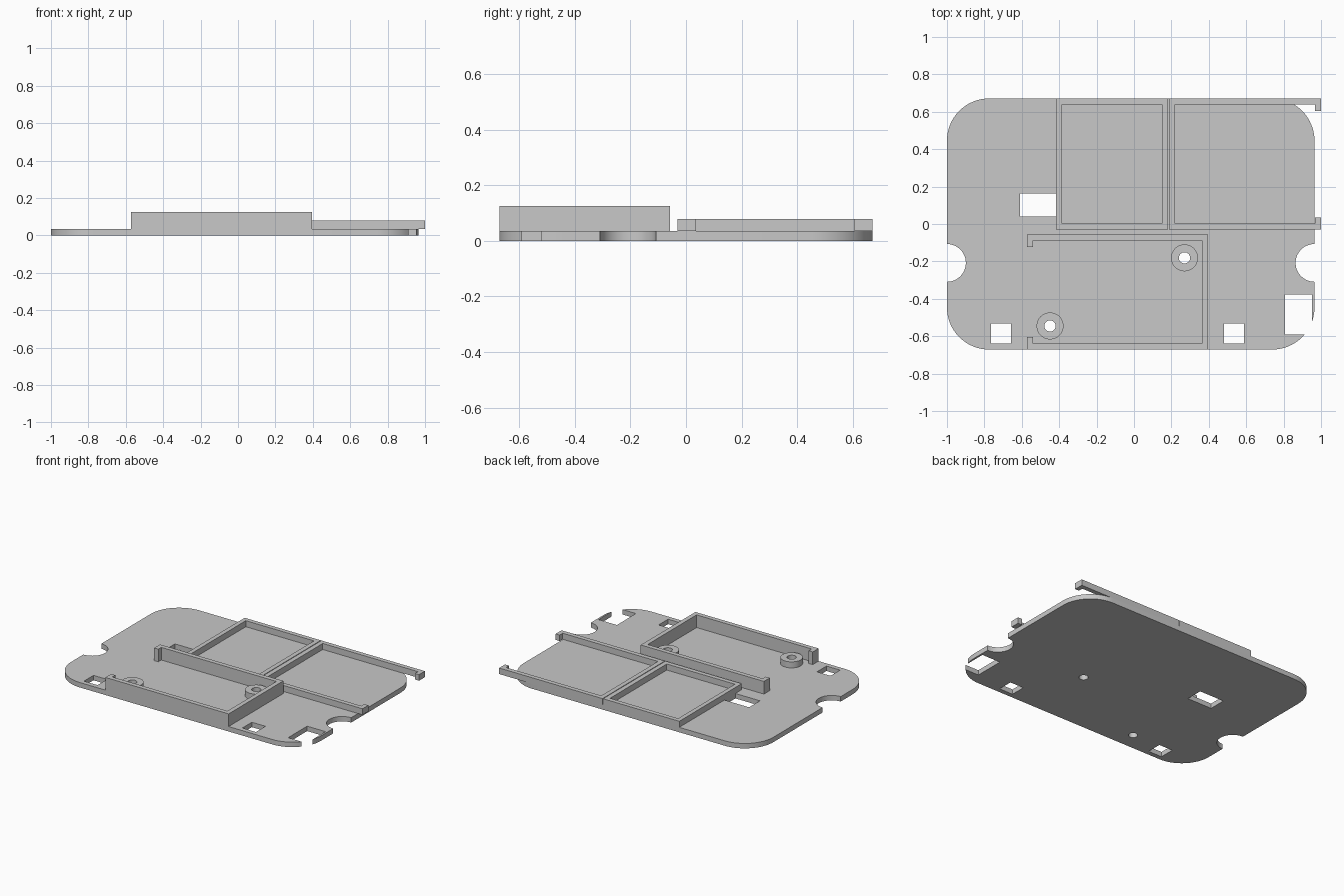
import bpy, bmesh
from math import pi, cos, sin

cube = bpy.data.objects.get("Cube")
if cube:
    bpy.data.objects.remove(cube, do_unlink=True)

grey = bpy.data.materials.new("light_grey")
grey.use_nodes = True
colour = (0.58, 0.58, 0.58, 1)
grey.diffuse_color = colour
grey.node_tree.nodes["Principled BSDF"].inputs["Base Color"].default_value = colour

PLATE, LOW, TALL = 0.035, 0.078, 0.125   # top heights
BACK, FRONT = 0.671, -0.671
LEFT_X, RIGHT_X, CORNER = 0.965, -1.0, 0.225


def rect(x0, y0, x1, y1):
    return [(x0, y0), (x1, y0), (x1, y1), (x0, y1)]


def arc(cx, cy, r, start, sweep, steps):
    angles = [start + sweep * i / steps for i in range(steps + 1)]
    return [(cx + r * cos(a), cy + r * sin(a)) for a in angles]


def circle(cx, cy, r):
    return arc(cx, cy, r, 0, 2 * pi, 48)[:-1]


def prism(name, outlines, z0, z1):
    """Extrude one or more closed outlines from z0 to z1."""
    bm = bmesh.new()
    for pts in outlines:
        face = bm.faces.new([bm.verts.new((x, y, z0)) for x, y in pts])
        ext = bmesh.ops.extrude_face_region(bm, geom=[face], use_keep_orig=True)
        verts = [v for v in ext["geom"] if isinstance(v, bmesh.types.BMVert)]
        bmesh.ops.translate(bm, verts=verts, vec=(0, 0, z1 - z0))
    bmesh.ops.recalc_face_normals(bm, faces=bm.faces)
    mesh = bpy.data.meshes.new(name)
    bm.to_mesh(mesh)
    bm.free()
    mesh.materials.append(grey)
    obj = bpy.data.objects.new(name, mesh)
    bpy.context.collection.objects.link(obj)
    return obj


def activate(obj):
    bpy.ops.object.select_all(action="DESELECT")
    obj.select_set(True)
    bpy.context.view_layer.objects.active = obj


def cut(obj, outlines):
    """Punch the outlines right through the object."""
    cutter = prism("cutter", outlines, -0.1, 0.3)
    cutter.hide_render = True
    mod = obj.modifiers.new("cut", "BOOLEAN")
    mod.operation, mod.solver, mod.object = "DIFFERENCE", "EXACT", cutter
    activate(obj)
    bpy.ops.object.modifier_apply(modifier=mod.name)
    bpy.data.objects.remove(cutter, do_unlink=True)


def smooth(obj):
    activate(obj)
    bpy.ops.object.shade_smooth_by_angle(angle=0.5)


# Base plate with rounded corners
outline = []
for i, (cx, cy) in enumerate([(LEFT_X - CORNER, BACK - CORNER), (RIGHT_X + CORNER, BACK - CORNER),
                              (RIGHT_X + CORNER, FRONT + CORNER), (LEFT_X - CORNER, FRONT + CORNER)]):
    outline += arc(cx, cy, CORNER, i * pi / 2, pi / 2, 16)
plate = prism("base_plate", [outline], 0, PLATE)

# Side notches, windows and screw holes
bosses = [(0.27, -0.181), (-0.449, -0.545)]
screw_holes = [circle(x, y, 0.03) for x, y in bosses]
cut(plate, [
    circle(RIGHT_X, -0.208, 0.101),
    circle(LEFT_X, -0.208, 0.101),
    rect(-0.61, 0.041, -0.417, 0.163),
    rect(-0.765, -0.638, -0.658, -0.531),
    rect(0.481, -0.638, 0.588, -0.531),
    rect(0.807, -0.590, 0.952, -0.376),
] + screw_holes)
smooth(plate)

# Screw bosses
for i, (x, y) in enumerate(bosses):
    boss = prism(f"screw_boss_{i + 1}", [circle(x, y, 0.072)], PLATE, LOW)
    cut(boss, [screw_holes[i]])
    smooth(boss)

# Closed low frame at the back
frame = prism("closed_frame", [rect(-0.417, -0.03, 0.182, BACK)], PLATE, LOW)
cut(frame, [rect(-0.386, 0.002, 0.15, 0.639)])


def open_frame(name, closed, end, y0, y1, top, wall=0.032, lip=0.066):
    """U-shaped wall, closed at one x and ending in inward hooks at the other."""
    d = 1 if end > closed else -1
    inner, hook = closed + d * wall, end - d * wall
    pts = [(closed, y0), (end, y0), (end, y0 + lip), (hook, y0 + lip),
           (hook, y0 + wall), (inner, y0 + wall), (inner, y1 - wall),
           (hook, y1 - wall), (hook, y1 - lip), (end, y1 - lip),
           (end, y1), (closed, y1)]
    return prism(name, [pts], PLATE, top)


# Overhanging low frame and tall front frame
open_frame("open_low_frame", 0.187, 1.0, -0.03, BACK, LOW)
open_frame("open_tall_frame", 0.396, -0.573, FRONT, -0.057, TALL)
